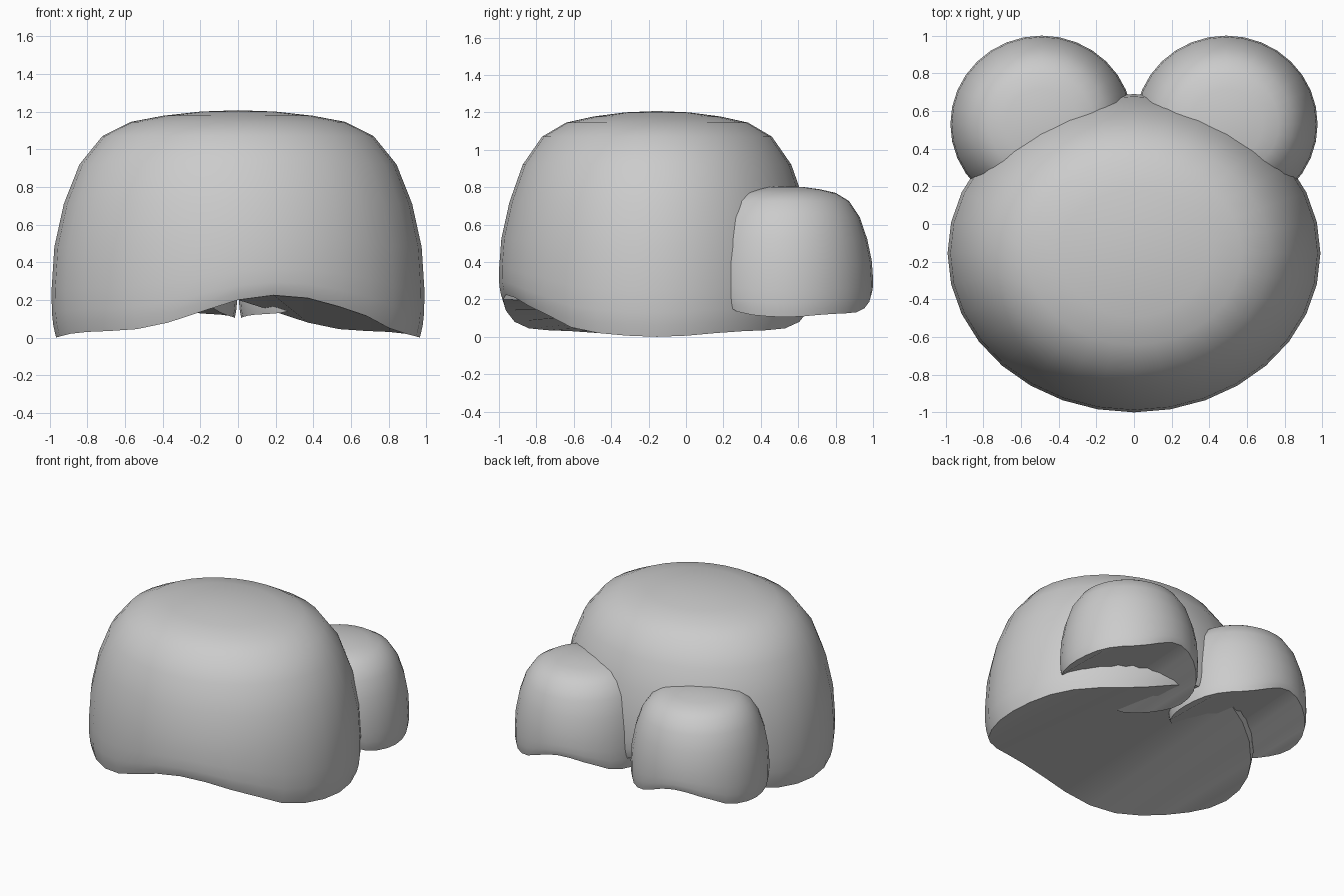
import bpy, bmesh, math

if "Cube" in bpy.data.objects:
    bpy.data.objects.remove(bpy.data.objects["Cube"])

SEG = 32
# height of the wavy bottom rim, half a turn starting at the front (repeats on the other half)
RIM = [.2, .225, .21, .165, .115, .05, .02, .006, .0, .006, .02, .03, .035, .045, .08, .14]
# dome profile: (radius factor, height)
PROFILE = [(.975, 0), (.99, .06), (.998, .13), (1, .25), (.985, .48), (.934, .71), (.85, .92),
           (.727, 1.07), (.576, 1.145), (.4, 1.178), (.2, 1.2)]
TOP = 1.207


def dome(name, centre, rx, ry, zs):
    cx, cy, cz = centre
    bm = bmesh.new()
    rings = []
    for r, z in PROFILE:
        w = max(0, 1 - z / .9) ** 2
        ring = []
        for i in range(SEG):
            a = 2 * math.pi * i / SEG
            h = z + RIM[i % 16] * w
            ring.append(bm.verts.new((cx + rx * r * math.sin(a),
                                      cy - ry * r * math.cos(a), cz + zs * h)))
        rings.append(ring)
    # walls
    for lo, hi in zip(rings, rings[1:]):
        for i in range(SEG):
            j = (i + 1) % SEG
            bm.faces.new((lo[i], lo[j], hi[j], hi[i]))
    # rounded top
    tip = bm.verts.new((cx, cy, cz + zs * TOP))
    for i in range(SEG):
        bm.faces.new((rings[-1][i], rings[-1][(i + 1) % SEG], tip))
    # warped underside, ruled from front rim to back rim
    rim = rings[0]
    for i in range(-8, 8):
        quad = [rim[k % SEG] for k in (i, i + 1, 15 - i, 16 - i)]
        bm.faces.new(list(dict.fromkeys(quad)))
    bmesh.ops.recalc_face_normals(bm, faces=bm.faces[:])
    mesh = bpy.data.meshes.new(name)
    bm.to_mesh(mesh)
    bm.free()
    ob = bpy.data.objects.new(name, mesh)
    bpy.context.collection.objects.link(ob)
    bpy.ops.object.select_all(action='DESELECT')
    ob.select_set(True)
    bpy.context.view_layer.objects.active = ob
    bpy.ops.object.shade_smooth_by_angle(angle=math.radians(40))
    return ob


# large front mound
dome("main_mound", (0, -.155, 0), .99, .845, 1)
# two small mounds at the back
for side, x in (("left", -.49), ("right", .49)):
    dome("small_mound_" + side, (x, .53, .105), .485, .47, .58)
